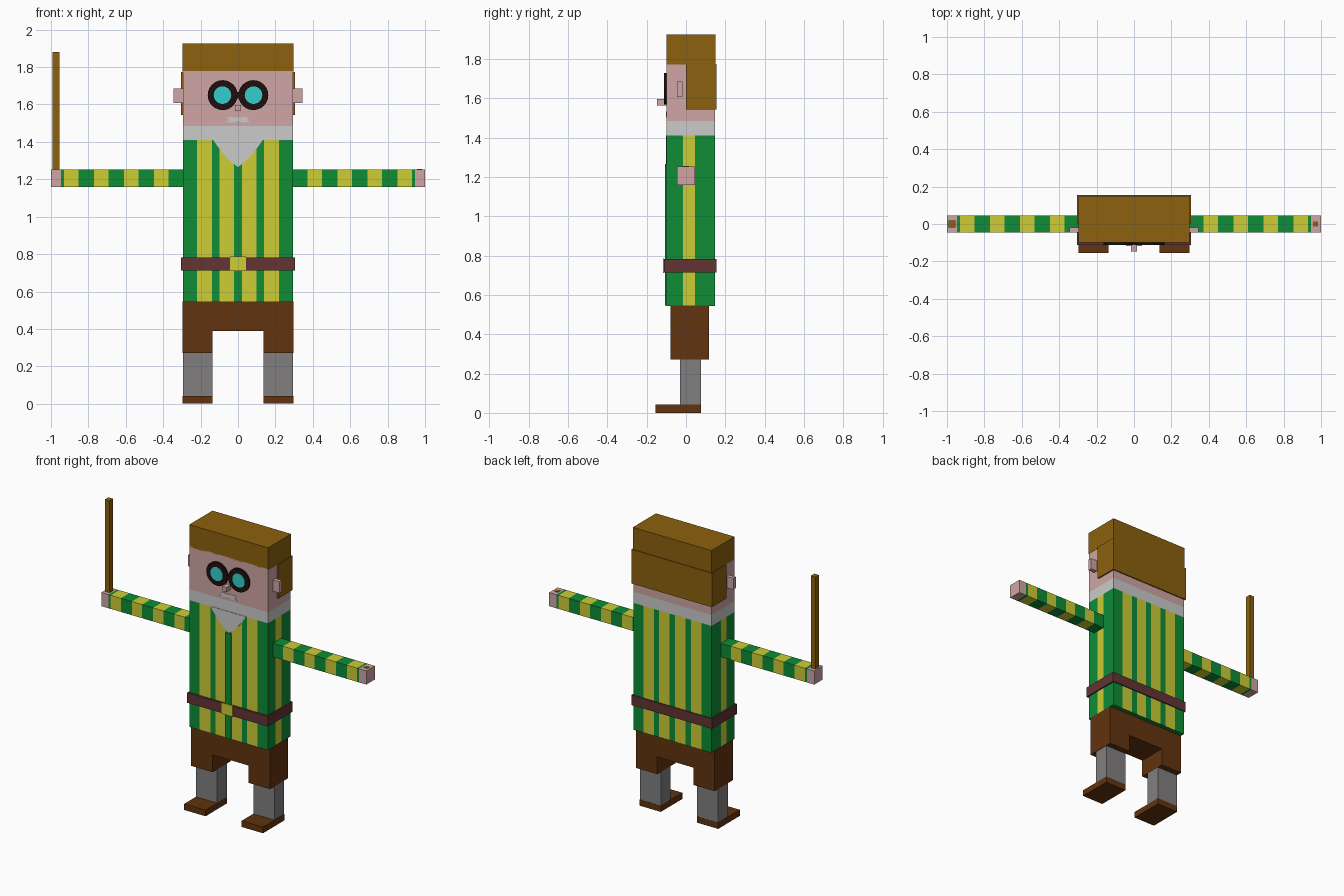
import bpy, bmesh, math
from mathutils import Vector, Matrix

if "Cube" in bpy.data.objects:
    bpy.data.objects.remove(bpy.data.objects["Cube"])


def linear(c):
    c /= 255
    return c / 12.92 if c <= 0.04045 else ((c + 0.055) / 1.055) ** 2.4


def material(name, r, g, b):
    m = bpy.data.materials.new(name)
    m.diffuse_color = (linear(r), linear(g), linear(b), 1)
    m.use_nodes = True
    m.node_tree.nodes["Principled BSDF"].inputs["Base Color"].default_value = m.diffuse_color
    return m


GREEN = material("green cloth", 14, 140, 54)
YELLOW = material("yellow cloth", 205, 205, 54)
HAIR = material("golden brown", 140, 97, 14)
BROWN = material("dark brown", 98, 51, 14)
SKIN = material("pink skin", 208, 166, 166)
WHITE = material("off white", 203, 203, 203)
GREY = material("grey sock", 129, 127, 127)
LEATHER = material("belt leather", 99, 51, 52)
LENS = material("cyan glass", 52, 207, 207)
BLACK = material("black rim", 30, 15, 13)


def finish(name, bm, *mats):
    bmesh.ops.recalc_face_normals(bm, faces=bm.faces[:])
    mesh = bpy.data.meshes.new(name)
    bm.to_mesh(mesh)
    bm.free()
    for m in mats:
        mesh.materials.append(m)
    ob = bpy.data.objects.new(name, mesh)
    bpy.context.collection.objects.link(ob)
    return ob


def box_mesh(lo, hi, cuts=((), (), ())):
    """Box between two corners, sliced at the given x, y and z values."""
    bm = bmesh.new()
    bmesh.ops.create_cube(bm, size=1)
    lo, hi = Vector(lo), Vector(hi)
    for v in bm.verts:
        v.co = (lo + hi) / 2 + v.co * (hi - lo)
    for axis, values in enumerate(cuts):
        normal = Vector((0, 0, 0))
        normal[axis] = 1
        for c in values:
            bmesh.ops.bisect_plane(bm, geom=bm.verts[:] + bm.edges[:] + bm.faces[:],
                                   plane_co=normal * c, plane_no=normal)
    bm.normal_update()
    return bm


def box(name, lo, hi, mat):
    return finish(name, box_mesh(lo, hi), mat)


def mirrored_box(name, lo, hi, mat):
    for side, s in (("left", -1), ("right", 1)):
        x0, x1 = sorted((s * lo[0], s * hi[0]))
        box(f"{side}_{name}", (x0, *lo[1:]), (x1, *hi[1:]), mat)


def prism(name, outline, y0, y1, mat):
    """Outline in x and z, extruded along y."""
    bm = bmesh.new()
    face = bm.faces.new([bm.verts.new((x, y0, z)) for x, z in outline])
    ext = bmesh.ops.extrude_face_region(bm, geom=[face])
    bmesh.ops.translate(bm, vec=(0, y1 - y0, 0),
                        verts=[g for g in ext["geom"] if isinstance(g, bmesh.types.BMVert)])
    return finish(name, bm, mat)


def circle(cx, cz, r, n=24):
    return [(cx + r * math.cos(2 * math.pi * i / n),
             cz + r * math.sin(2 * math.pi * i / n)) for i in range(n)]


def symmetric(half):
    return half + [(-x, z) for x, z in reversed(half) if x]


# Body: striped coat, white neck band and face
X_CUTS = (0.021, 0.099, 0.139, 0.219)
bm = box_mesh((-0.295, -0.10, 0.545), (0.295, 0.147, 1.78),
              ([s * x for s in (-1, 1) for x in X_CUTS], (-0.015, 0.045), (1.41, 1.485)))
for f in bm.faces:
    c, n = f.calc_center_median(), f.normal
    x = abs(c.x)
    if c.z > 1.485:
        f.material_index = 3
    elif c.z > 1.41:
        f.material_index = 2
    elif abs(n.y) > 0.5:
        f.material_index = int(0.021 < x < 0.099 or 0.139 < x < 0.219)
    elif abs(n.x) > 0.5:
        f.material_index = int(-0.015 < c.y < 0.045)
finish("body", bm, GREEN, YELLOW, WHITE, SKIN)

# Beard point and front seam of the coat
prism("beard", symmetric([(0, 1.265), (0.045, 1.30), (0.085, 1.345), (0.112, 1.38),
                          (0.134, 1.412)]), -0.103, -0.098, WHITE)
box("coat_seam", (-0.021, -0.108, 0.547), (0.021, -0.098, 1.265), GREEN)

# Belt and buckle
box("belt", (-0.304, -0.113, 0.713), (0.304, 0.154, 0.782), LEATHER)
box("buckle", (-0.043, -0.118, 0.711), (0.043, -0.111, 0.786), YELLOW)

# Hair: top block and wrap around the back
box("hair_top", (-0.297, -0.10, 1.772), (0.297, 0.149, 1.925), HAIR)
box("hair_back", (-0.304, 0.0, 1.543), (0.304, 0.155, 1.775), HAIR)

# Face: ears, nose, moustache, glasses
mirrored_box("ear", (0.29, -0.045, 1.608), (0.344, -0.018, 1.685), SKIN)
box("nose", (-0.015, -0.147, 1.565), (0.015, -0.098, 1.597), SKIN)
prism("moustache", symmetric([(0, 1.512), (0.025, 1.503), (0.068, 1.503), (0.045, 1.517),
                              (0.06, 1.527), (0.045, 1.533), (0, 1.53)]),
      -0.103, -0.098, WHITE)
for side, s in (("left", -1), ("right", 1)):
    prism(f"{side}_glasses_rim", circle(s * 0.082, 1.65, 0.08), -0.111, -0.098, BLACK)
    prism(f"{side}_glasses_lens", circle(s * 0.083, 1.65, 0.047), -0.113, -0.10, LENS)
box("glasses_bridge", (-0.03, -0.110, 1.632), (0.03, -0.098, 1.668), BLACK)

# Arms with yellow bands
for side, s in (("left", -1), ("right", 1)):
    edges = [0.372 + 0.16 * i + w for i in range(4) for w in (0, 0.077)]
    x0, x1 = sorted((s * 0.29, s * 0.946))
    bm = box_mesh((x0, -0.045, 1.16), (x1, 0.046, 1.253), ([s * e for e in edges], (), ()))
    for f in bm.faces:
        x = abs(f.calc_center_median().x)
        f.material_index = int(x > 0.372 and (x - 0.372) % 0.16 < 0.077 and abs(f.normal.x) < 0.5)
    finish(f"{side}_sleeve", bm, GREEN, YELLOW)
mirrored_box("hand", (0.944, -0.045, 1.16), (1.0, 0.046, 1.253), SKIN)

# Stick held in one hand, small peg in the other
box("stick", (-0.991, -0.019, 1.24), (-0.955, 0.019, 1.88), HAIR)
box("peg", (0.958, -0.014, 1.24), (0.984, 0.014, 1.256), HAIR)

# Trousers with a square gap between the legs
prism("trousers", symmetric([(0.136, 0.39), (0.136, 0.272), (0.297, 0.272), (0.297, 0.546)]),
      -0.08, 0.116, BROWN)

# Legs and shoes
mirrored_box("sock", (0.137, -0.03, 0.03), (0.295, 0.076, 0.30), GREY)
mirrored_box("shoe", (0.136, -0.155, 0.0), (0.297, 0.077, 0.042), BROWN)
